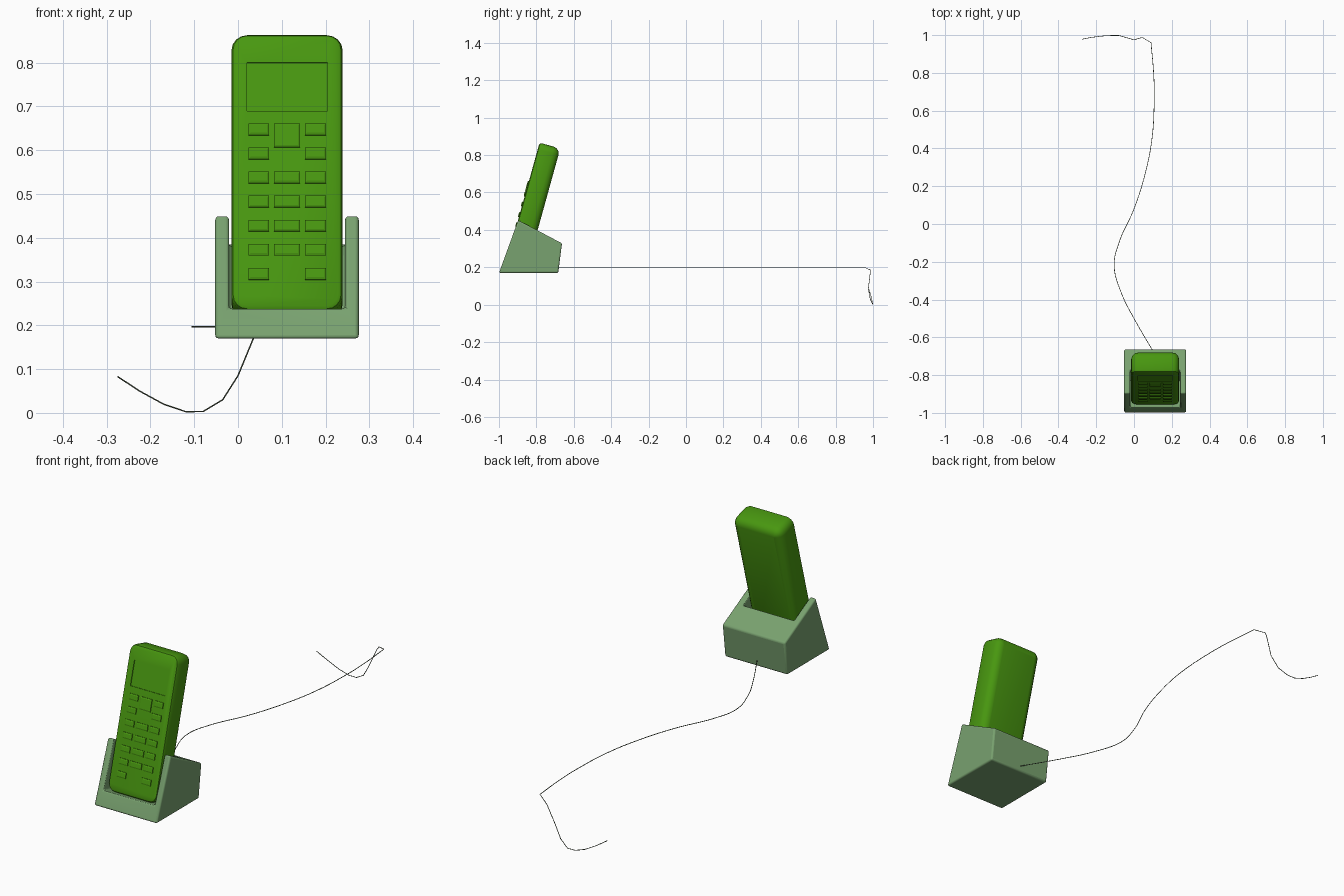
import bpy, bmesh
from math import radians, sin, cos, pi
from mathutils import Matrix, Vector

if "Cube" in bpy.data.objects:
    bpy.data.objects.remove(bpy.data.objects["Cube"])

CX = 0.112
TILT = Matrix.Translation((CX, -0.958, 0.235)) @ Matrix.Rotation(radians(-15.5), 4, 'X')


def material(name, rgb):
    m = bpy.data.materials.new(name)
    m.diffuse_color = (*rgb, 1)
    m.use_nodes = True
    m.node_tree.nodes["Principled BSDF"].inputs["Base Color"].default_value = m.diffuse_color
    return m


GREEN = material("handset_green", (0.065, 0.31, 0.005))
SAGE = material("cradle_sage", (0.19, 0.36, 0.16))
DARK = material("cord_dark", (0.10, 0.13, 0.08))


def make(name, bm, mat=None, matrix=None):
    bmesh.ops.recalc_face_normals(bm, faces=bm.faces)
    me = bpy.data.meshes.new(name)
    bm.to_mesh(me)
    bm.free()
    ob = bpy.data.objects.new(name, me)
    bpy.context.collection.objects.link(ob)
    if matrix:
        ob.matrix_world = matrix
    if mat:
        me.materials.append(mat)
    return ob


def loft(rings):
    bm = bmesh.new()
    rows = [[bm.verts.new(p) for p in r] for r in rings]
    for a, b in zip(rows, rows[1:]):
        for i in range(len(a)):
            j = (i + 1) % len(a)
            bm.faces.new((a[i], a[j], b[j], b[i]))
    bm.faces.new(rows[0])
    bm.faces.new(rows[-1][::-1])
    return bm


def box(x0, x1, y0, y1, z0, z1):
    return loft([[(x0, y, z0), (x1, y, z0), (x1, y, z1), (x0, y, z1)] for y in (y0, y1)])


def cut(ob, cutter):
    cutter.hide_render = True
    cutter.hide_set(True)
    mod = ob.modifiers.new("cut", 'BOOLEAN')
    mod.operation, mod.object, mod.solver = 'DIFFERENCE', cutter, 'EXACT'


def smooth(ob, angle=35):
    bpy.ops.object.select_all(action='DESELECT')
    ob.select_set(True)
    bpy.context.view_layer.objects.active = ob
    bpy.ops.object.shade_smooth_by_angle(angle=radians(angle))


def rounded_ring(y, inset, hw=0.127, length=0.655, r=0.036, seg=4):
    pts = []
    for k, (sx, top) in enumerate(((1, 1), (-1, 1), (-1, 0), (1, 0))):
        cx, cz = sx * (hw - r), (length - r if top else r)
        for i in range(seg + 1):
            a = pi / 2 * (k + i / seg)
            rr = max(r - inset, 0.004)
            push = rr - (r - inset)
            pts.append((cx - sx * push + rr * cos(a), y, cz - (push if top else -push) + rr * sin(a)))
    return pts


# handset body with a softer back than front
profile = ((0, 0.011), (0.004, 0.004), (0.013, 0), (0.08, 0), (0.098, 0.006), (0.11, 0.018), (0.115, 0.034))
handset = make("handset_body", loft([rounded_ring(y, i) for y, i in profile]), GREEN, TILT)


def up(z):
    return (z - 0.235) / cos(radians(15.5))


# sunken screen
cut(handset, make("screen_cutter", box(0.02 - CX, 0.204 - CX, -0.05, 0.004, up(0.69), up(0.80)), None, TILT))
smooth(handset)

# keypad: raised keys, each with a tapered edge
COLS = ((0.024, 0.071), (0.082, 0.142), (0.153, 0.201))
keys = [(COLS[1], 0.633, 0.054)]
for i in range(7):
    z = 0.647 - 0.055 * i
    for c in (range(3) if 2 <= i <= 5 else (0, 2)):
        keys.append((COLS[c], z, 0.026))
for n, ((x0, x1), z, h) in enumerate(keys):
    rings = []
    for y, d in ((0.004, 0), (-0.004, 0), (-0.006, 0.005)):
        a, b = x0 - CX + d, x1 - CX - d
        lo, hi = up(z - h / 2) + d, up(z + h / 2) - d
        rings.append([(a, y, lo), (b, y, lo), (b, y, hi), (a, y, hi)])
    make(f"key_{n + 1:02d}", loft(rings), GREEN, TILT)

# cradle: wedge profile with a tilted slot open at the front
side = ((-1.0, 0.17), (-0.683, 0.17), (-0.663, 0.328), (-0.897, 0.452))
cradle = make("cradle", loft([[(CX + s * 0.164, y, z) for y, z in side] for s in (-1, 1)]), SAGE)
cut(cradle, make("slot_cutter", box(-0.1325, 0.1325, -0.3, 0.135, 0, 0.6), None, TILT))
bev = cradle.modifiers.new("soft_edges", 'BEVEL')
bev.width, bev.segments, bev.limit_method = 0.008, 3, 'ANGLE'
smooth(cradle)

# cord: long wavy run, then a drop to a slack tail
run = [(0.105, -0.68), (0.0, -0.5), (-0.065, -0.37), (-0.105, -0.22), (-0.08, -0.1), (0.0, 0.08),
       (0.06, 0.27), (0.095, 0.45), (0.107, 0.65), (0.105, 0.78), (0.09, 0.96)]
tail = [(0.045, 0.987, 0.185), (0.035, 0.985, 0.17), (0, 0.975, 0.085), (-0.035, 0.985, 0.03),
        (-0.08, 0.998, 0.003), (-0.12, 0.998, 0.003), (-0.17, 0.995, 0.02),
        (-0.225, 0.988, 0.05), (-0.275, 0.978, 0.083)]
points = [(x, y, 0.197) for x, y in run] + tail
cu = bpy.data.curves.new("cord", 'CURVE')
cu.dimensions, cu.resolution_u = '3D', 6
cu.bevel_depth, cu.bevel_resolution, cu.use_fill_caps = 0.0016, 1, True
sp = cu.splines.new('BEZIER')
sp.bezier_points.add(len(points) - 1)
for i, (bp, p) in enumerate(zip(sp.bezier_points, points)):
    bp.co = p
    bp.handle_left_type = bp.handle_right_type = 'AUTO' if i < len(run) - 1 else 'VECTOR'
cu.materials.append(DARK)
bpy.context.collection.objects.link(bpy.data.objects.new("cord", cu))
